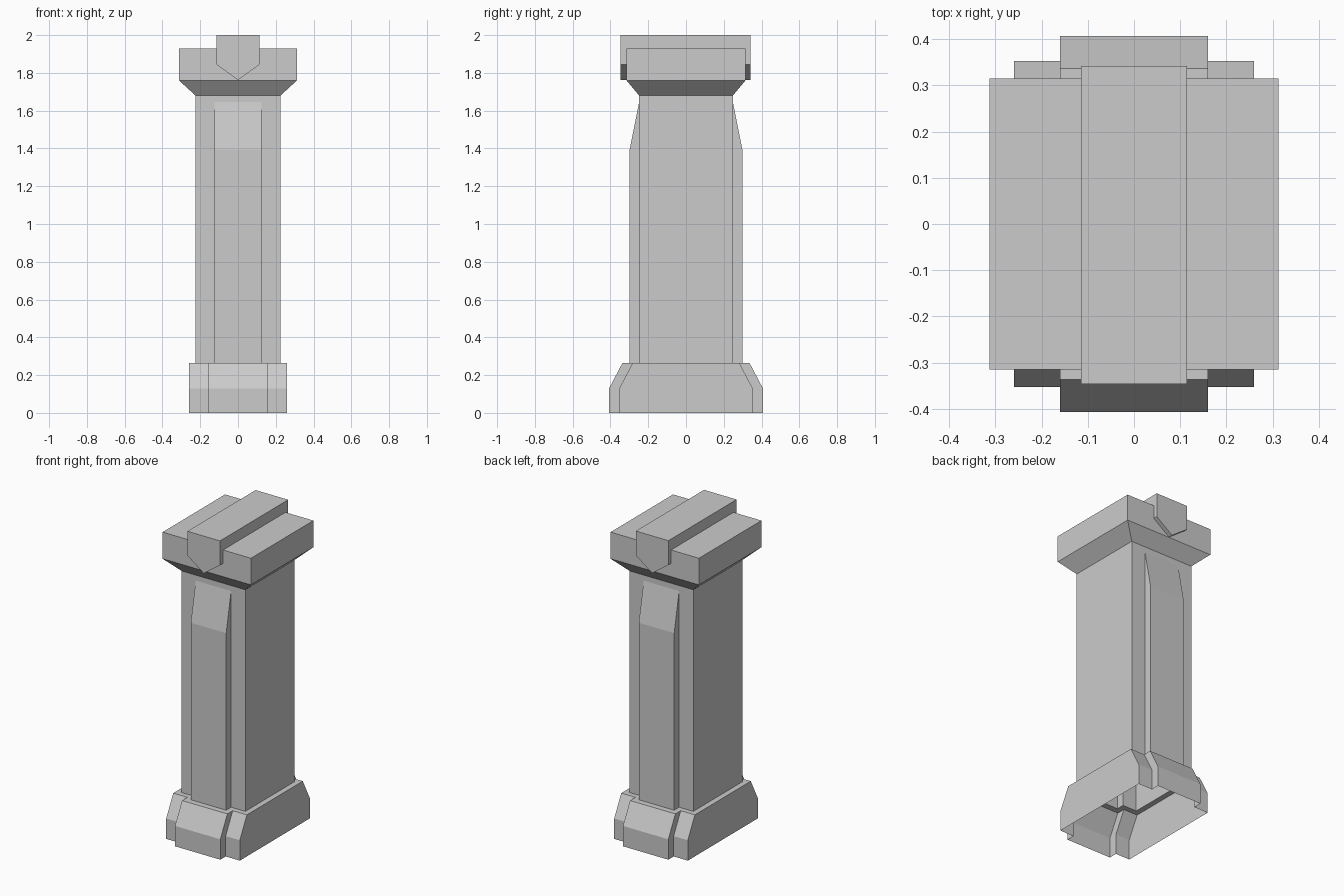
import bpy
import bmesh

cube = bpy.data.objects.get("Cube")
if cube:
    bpy.data.objects.remove(cube, do_unlink=True)

stone = bpy.data.materials.new("grey stone")
stone.use_nodes = True
GREY = (0.6, 0.6, 0.6, 1)
stone.diffuse_color = GREY
stone.node_tree.nodes["Principled BSDF"].inputs["Base Color"].default_value = GREY


def section(half_x, side_y, mid_x, mid_y, z):
    """Rectangle with a raised middle strip on its front and back."""
    quarter = [(half_x, side_y), (mid_x, side_y), (mid_x, mid_y)]
    back = quarter + [(-x, y) for x, y in reversed(quarter)]
    return [(x, y, z) for x, y in back] + [(-x, -y, z) for x, y in back]


def rectangle(half_x, half_y, z):
    return [(half_x, half_y, z), (-half_x, half_y, z),
            (-half_x, -half_y, z), (half_x, -half_y, z)]


def loft(name, rings, cap_start=False, cap_end=False):
    """Skin a stack of matching rings, optionally closing the ends."""
    bm = bmesh.new()
    loops = [[bm.verts.new(p) for p in ring] for ring in rings]
    for a, b in zip(loops, loops[1:]):
        for i in range(len(a)):
            j = (i + 1) % len(a)
            bm.faces.new((a[i], a[j], b[j], b[i]))
    if cap_start:
        bm.faces.new(list(reversed(loops[0])))
    if cap_end:
        bm.faces.new(loops[-1])
    bmesh.ops.remove_doubles(bm, verts=bm.verts, dist=0.0001)
    bmesh.ops.recalc_face_normals(bm, faces=bm.faces)
    mesh = bpy.data.meshes.new(name)
    bm.to_mesh(mesh)
    bm.free()
    mesh.materials.append(stone)
    obj = bpy.data.objects.new(name, mesh)
    bpy.context.collection.objects.link(obj)
    return obj


# Hollow plinth, open underneath, with a ledge running in to the shaft
loft("plinth", [
    section(0.26, 0.353, 0.16, 0.407, 0),
    section(0.26, 0.353, 0.16, 0.407, 0.13),
    section(0.26, 0.282, 0.16, 0.336, 0.265),
    section(0.225, 0.248, 0.125, 0.298, 0.265),
])

# Hollow shaft whose raised strips taper away near the top
loft("shaft", [
    section(0.225, 0.248, 0.125, 0.298, 0.265),
    section(0.225, 0.248, 0.125, 0.298, 1.395),
    section(0.225, 0.248, 0.125, 0.248, 1.645),
    section(0.225, 0.248, 0.125, 0.248, 1.68),
])

# Flared capital
loft("capital", [
    rectangle(0.225, 0.248, 1.68),
    rectangle(0.312, 0.315, 1.76),
    rectangle(0.312, 0.315, 1.93),
], cap_end=True)

# Pointed ridge beam lying along the top
profile = [(-0.115, 2), (-0.115, 1.845), (0, 1.762), (0.115, 1.845), (0.115, 2)]
loft("ridge_beam", [[(x, y, z) for x, z in profile] for y in (-0.346, 0.342)],
     cap_start=True, cap_end=True)
